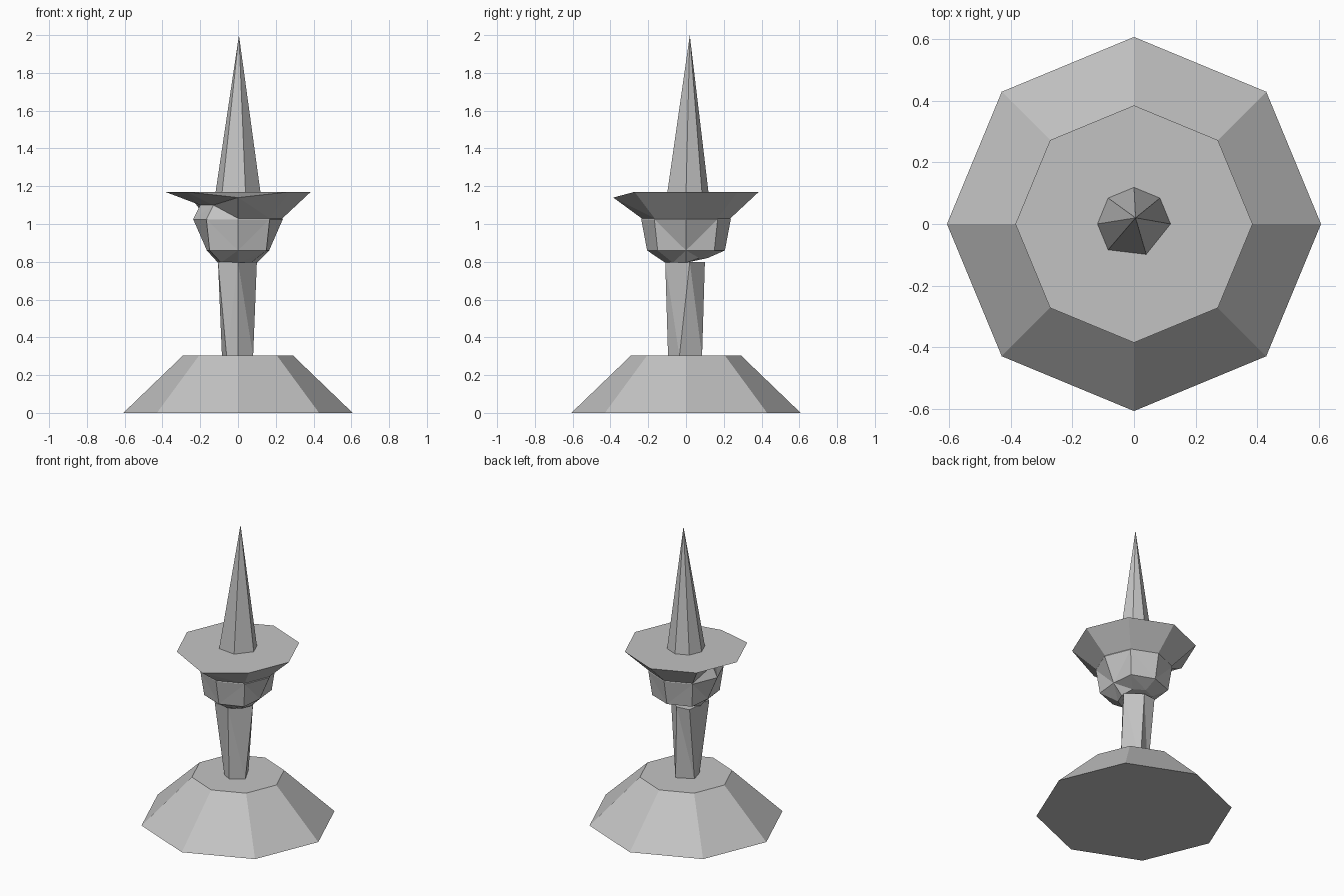
import bpy, bmesh
from math import cos, sin, radians

old = bpy.data.objects.get("Cube")
if old:
    bpy.data.objects.remove(old)

grey = bpy.data.materials.new("plain_grey")
grey.use_nodes = True
colour = (0.55, 0.55, 0.55, 1)
grey.diffuse_color = colour
grey.node_tree.nodes["Principled BSDF"].inputs["Base Color"].default_value = colour


def ring(radius, z, sides=8):
    """Regular polygon with its first corner on +x."""
    step = radians(360 / sides)
    return [(radius * cos(i * step), radius * sin(i * step), z) for i in range(sides)]


def flat(points, z):
    return [(x, y, z) for x, y in points]


def loft(name, rings, apex=None):
    """Skin equal-sized rings, cap the ends, optionally finish in a point."""
    bm = bmesh.new()
    rows = [[bm.verts.new(p) for p in r] for r in rings]
    n = len(rows[0])
    for low, high in zip(rows, rows[1:]):
        for i in range(n):
            j = (i + 1) % n
            bm.faces.new((low[i], low[j], high[j], high[i]))
    bm.faces.new(rows[0][::-1])
    if apex:
        tip = bm.verts.new(apex)
        for i in range(n):
            bm.faces.new((rows[-1][i], rows[-1][(i + 1) % n], tip))
    else:
        bm.faces.new(rows[-1])
    bmesh.ops.triangulate(bm, faces=[f for f in bm.faces if len(f.verts) == 4])
    bmesh.ops.recalc_face_normals(bm, faces=bm.faces)
    mesh = bpy.data.meshes.new(name)
    bm.to_mesh(mesh)
    bm.free()
    mesh.materials.append(grey)
    obj = bpy.data.objects.new(name, mesh)
    bpy.context.collection.objects.link(obj)


# Tapered octagonal foot
loft("base", [ring(0.607, 0), ring(0.29, 0.305)])

# Twisted five-sided neck
foot = [(0, -0.095), (0.08, -0.035), (0.02, 0.085), (-0.085, 0.03), (-0.06, -0.06)]
top = [(0, -0.11), (0.1, 0.02), (0, 0.1), (-0.09, 0.09), (-0.106, -0.1)]
loft("neck", [flat(foot, 0.3), flat(top, 0.8)])

# Head: chin, jaw and temple rings, with a lump on its right side
chin = flat([(0.1, 0), (0.07, 0.07), (0, 0.115), (-0.08, 0.08),
             (-0.106, 0), (-0.09, -0.09), (0, -0.11), (0.07, -0.07)], 0.795)
for i in (1, 2, 3):
    chin[i] = (*chin[i][:2], 0.82)
jaw = flat([(0.165, 0), (0.15, 0.15), (0, 0.206), (-0.15, 0.15),
            (-0.165, 0), (-0.15, -0.15), (0, -0.206), (0.15, -0.15)], 0.86)
temple = ring(0.237, 1.025)
crown = ring(0.235, 1.03)
crown[4] = (-0.2, 0, 1.1)
crown[5] = (-0.13, -0.13, 1.1)
loft("head", [chin, jaw, temple, crown])

# Flared brim whose front corner droops
brim = ring(0.385, 1.17)
brim[6] = (0, -0.385, 1.14)
loft("brim", [crown, brim])

# Tall seven-sided spike
spike = [(0.12, 0), (0.085, 0.085), (0, 0.12), (-0.085, 0.085),
         (-0.12, 0), (-0.085, -0.085), (0.04, -0.1)]
loft("spike", [flat(spike, 1.16)], apex=(0.005, 0.02, 2))
